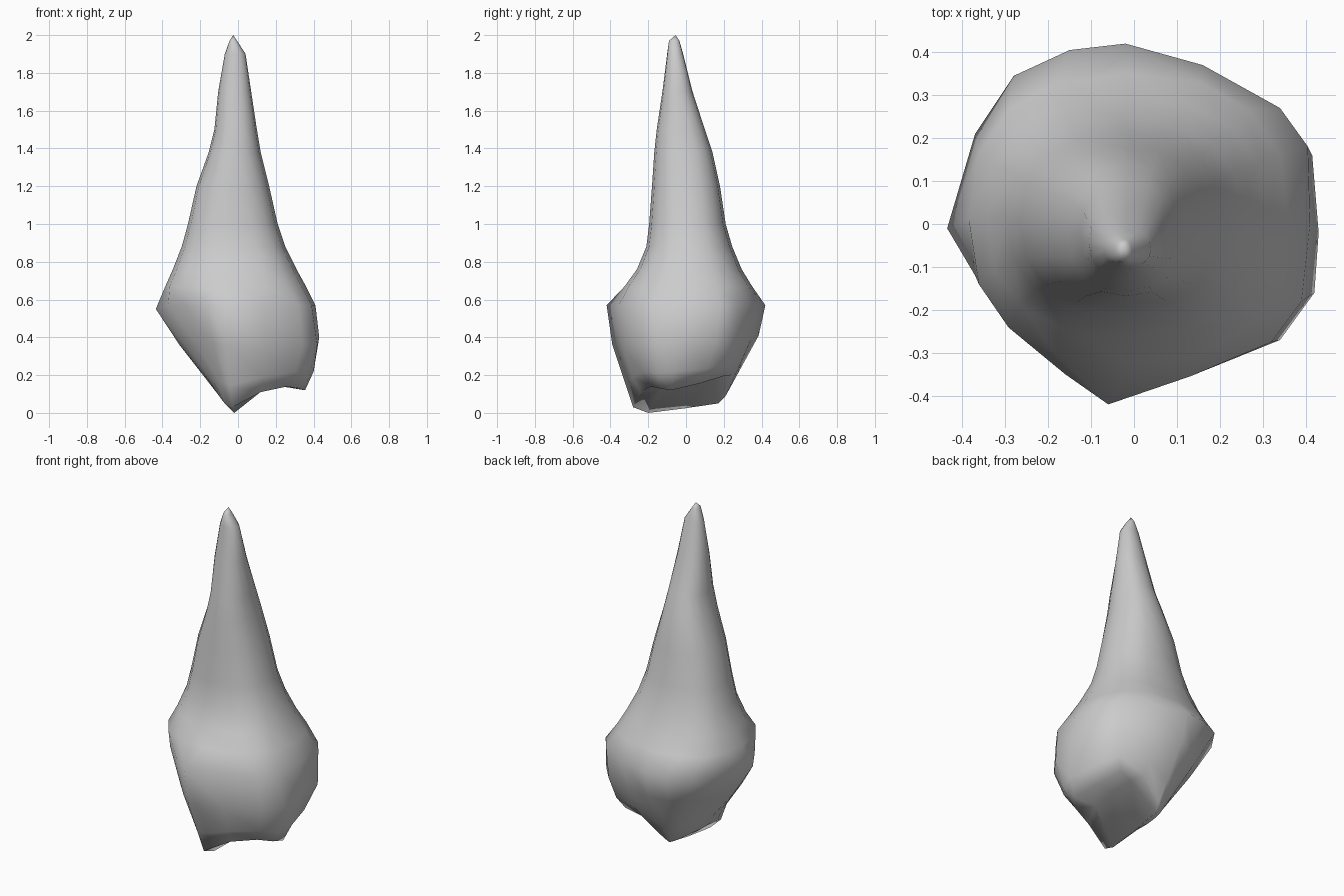
import bpy, bmesh, math

N = 16
bm = bmesh.new()


def add_ring(points):
    return [bm.verts.new(p) for p in points]


def root_ring(z, xl, xr, yf, yb):
    # squared ellipse inside the given bounds, squarer towards the crown
    power = 0.78 + 0.07 * z
    pts = []
    for i in range(N):
        a = 2 * math.pi * i / N
        c, s = math.cos(a), math.sin(a)
        x = math.copysign(abs(c) ** power, c) * (xr - xl) / 2 + (xl + xr) / 2
        y = math.copysign(abs(s) ** power, s) * (yb - yf) / 2 + (yf + yb) / 2
        pts.append((x, y, z))
    return add_ring(pts)


# Root: z, left, right, front, back
root = [
    (1.97, -0.045, -0.005, -0.09, -0.035),
    (1.90, -0.07, 0.04, -0.10, -0.015),
    (1.70, -0.105, 0.07, -0.125, 0.035),
    (1.50, -0.125, 0.10, -0.155, 0.10),
    (1.38, -0.155, 0.12, -0.168, 0.14),
    (1.20, -0.22, 0.165, -0.18, 0.18),
    (1.00, -0.265, 0.21, -0.195, 0.21),
    (0.88, -0.298, 0.25, -0.21, 0.245),
    (0.76, -0.345, 0.31, -0.26, 0.295),
    (0.67, -0.385, 0.36, -0.325, 0.35),
]
rings = [root_ring(*r) for r in root]

# Crown: widest line, lower flank, biting rim
wide = [
    (0.41, 0, 0.57), (0.405, 0.18, 0.57), (0.34, 0.27, 0.57), (0.16, 0.37, 0.57),
    (-0.02, 0.42, 0.57), (-0.15, 0.405, 0.57), (-0.28, 0.345, 0.57), (-0.37, 0.21, 0.57),
    (-0.435, -0.01, 0.55), (-0.37, -0.12, 0.57), (-0.28, -0.24, 0.57), (-0.16, -0.35, 0.57),
    (-0.06, -0.42, 0.57), (0.13, -0.355, 0.57), (0.32, -0.275, 0.57), (0.39, -0.18, 0.57)]
flank = [
    (0.43, -0.02, 0.40), (0.415, 0.16, 0.38), (0.33, 0.26, 0.38), (0.14, 0.345, 0.39),
    (-0.02, 0.385, 0.41), (-0.12, 0.34, 0.39), (-0.2, 0.27, 0.38), (-0.265, 0.15, 0.37),
    (-0.31, -0.02, 0.36), (-0.28, -0.13, 0.36), (-0.22, -0.23, 0.36), (-0.13, -0.33, 0.36),
    (-0.06, -0.39, 0.36), (0.14, -0.33, 0.34), (0.34, -0.27, 0.36), (0.42, -0.16, 0.36)]
rim = [
    (0.355, -0.08, 0.12), (0.31, 0.07, 0.155), (0.26, 0.2, 0.195), (0.13, 0.24, 0.2),
    (0.0, 0.21, 0.09), (-0.03, 0.18, 0.07), (-0.06, 0.15, 0.075), (-0.09, 0.08, 0.09),
    (-0.10, 0, 0.09), (-0.10, -0.10, 0.09), (-0.09, -0.17, 0.075), (-0.07, -0.23, 0.05),
    (-0.03, -0.28, 0.03), (0.12, -0.24, 0.11), (0.26, -0.19, 0.14), (0.33, -0.14, 0.13)]
# Bulging ring between flank and rim
bulge = []
for a, b in zip(flank, rim):
    k = 1.05 if a[0] > 0.1 else 1.0
    x, y, z = (p * 0.35 + q * 0.65 for p, q in zip(a, b))
    bulge.append((x * k, y * k, z))
rings += [add_ring(p) for p in (wide, flank, bulge, rim)]

for a, b in zip(rings, rings[1:]):
    for i in range(N):
        j = (i + 1) % N
        bm.faces.new((a[i], a[j], b[j], b[i]))

# Root tip
tip = bm.verts.new((-0.025, -0.055, 2.0))
for i in range(N):
    bm.faces.new((tip, rings[0][i], rings[0][(i + 1) % N]))

# Biting surface: cusp ridge and the groove beside it
r = rings[-1]
r1, r2, r3 = add_ring([(-0.02, -0.2, 0), (-0.02, 0, 0.025), (-0.01, 0.17, 0.05)])
v1, v2, v3 = add_ring([(0.17, -0.12, 0.15), (0.17, 0.02, 0.18), (0.15, 0.15, 0.2)])
for i in (11, 10, 9):
    bm.faces.new((r[i + 1], r[i], r1))
for i in (6, 5, 4):
    bm.faces.new((r[i + 1], r[i], r3))
for f in [
    (r[9], r[8], r2, r1), (r[8], r[7], r3, r2),
    (r[12], r1, v1, r[13]), (r[13], v1, r[14]), (r[14], v1, r[0], r[15]),
    (r1, r2, v2, v1), (v1, v2, r[1], r[0]), (r2, r3, v3, v2),
    (v2, v3, r[2], r[1]), (r3, r[4], r[3], v3), (v3, r[3], r[2]),
]:
    bm.faces.new(f)

bmesh.ops.recalc_face_normals(bm, faces=bm.faces[:])
mesh = bpy.data.meshes.new("tooth")
bm.to_mesh(mesh)
bm.free()
obj = bpy.data.objects.new("tooth", mesh)
bpy.context.collection.objects.link(obj)
bpy.context.view_layer.objects.active = obj
obj.select_set(True)
bpy.ops.object.shade_smooth_by_angle(angle=math.radians(85))
